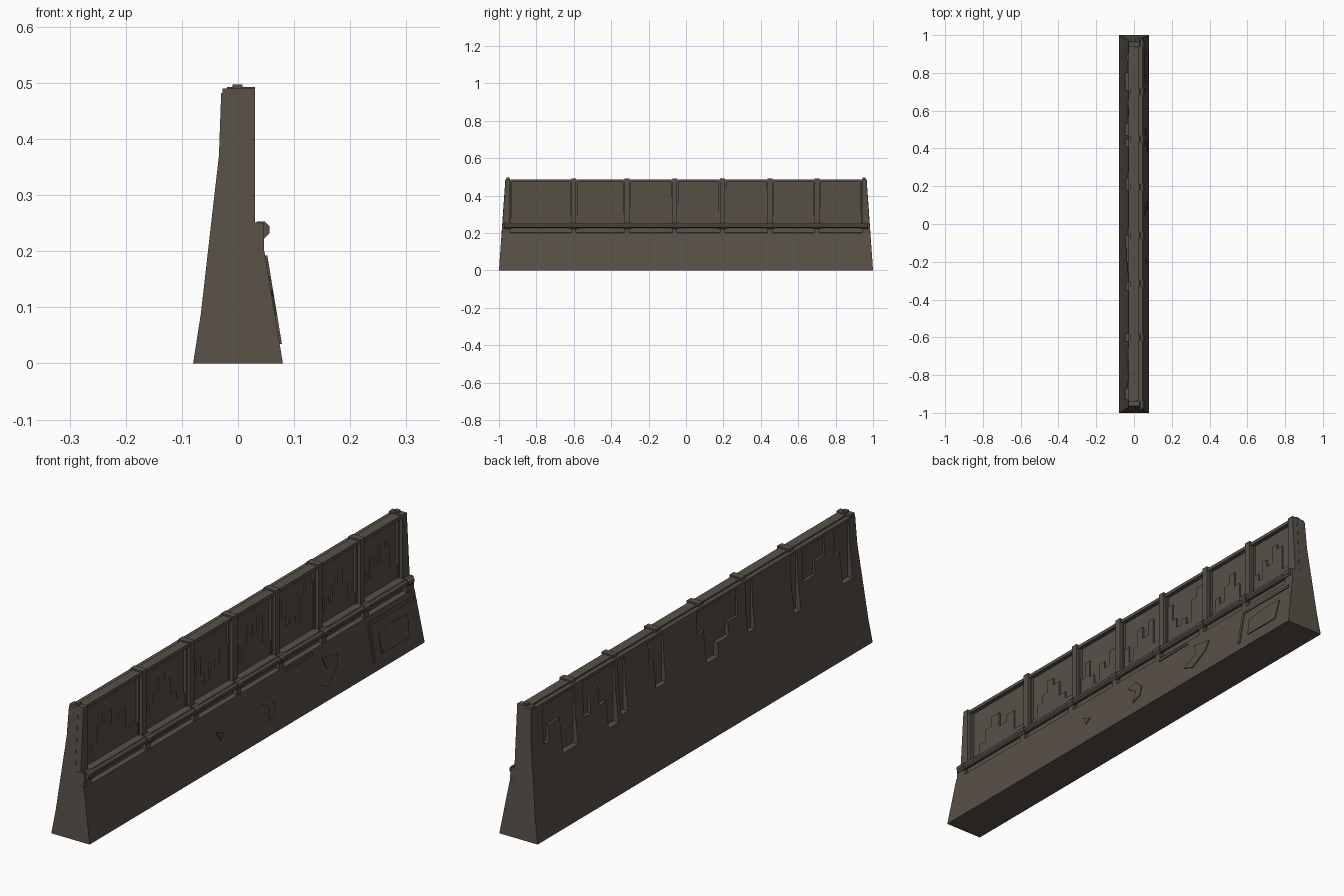
import bpy, bmesh, math

if "Cube" in bpy.data.objects:
    bpy.data.objects.remove(bpy.data.objects["Cube"])

stone = bpy.data.materials.new("dark taupe stone")
stone.diffuse_color = (0.095, 0.081, 0.064, 1)
stone.use_nodes = True
stone.node_tree.nodes["Principled BSDF"].inputs["Base Color"].default_value = stone.diffuse_color


def finish(bm, name):
    bmesh.ops.recalc_face_normals(bm, faces=bm.faces)
    me = bpy.data.meshes.new(name)
    bm.to_mesh(me)
    bm.free()
    me.materials.append(stone)
    ob = bpy.data.objects.new(name, me)
    bpy.context.collection.objects.link(ob)
    return ob


def bridge(bm, a, b):
    """Closed solid between two matching loops of points."""
    va, vb = [bm.verts.new(p) for p in a], [bm.verts.new(p) for p in b]
    bm.faces.new(va)
    bm.faces.new(vb[::-1])
    for i in range(len(a)):
        j = (i + 1) % len(a)
        bm.faces.new((va[i], vb[i], vb[j], va[j]))


def end_y(z):
    return 1 - 0.07 * z


def slope_x(z):
    return 0.08 - 0.165 * z


def box(bm, x0, x1, y0, y1, z0, z1):
    q = [(x0, z0), (x1, z0), (x1, z1), (x0, z1)]
    bridge(bm, [(x, y0, z) for x, z in q], [(x, y1, z) for x, z in q])


def slab(bm, yz, back, front):
    """Prism over a y,z outline; back and front are functions of z."""
    bridge(bm, [(back(z), y, z) for y, z in yz], [(front(z), y, z) for y, z in yz])


def steps(ys, zs, base):
    """Stepped outline: one level per interval, closed along z = base."""
    pts = [(ys[0], base)]
    for i, z in enumerate(zs):
        pts += [(ys[i], z), (ys[i + 1], z)]
    return pts + [(ys[-1], base)]


# Main wall, tapered at both ends
profile = [(-0.08, 0), (0.08, 0), (0.047, 0.2), (0.031, 0.204), (0.029, 0.25), (0.008, 0.252),
           (0.008, 0.48), (-0.03, 0.482), (-0.034, 0.37), (-0.049, 0.24), (-0.066, 0.09)]
bm = bmesh.new()
bridge(bm, [(x, -end_y(z), z) for x, z in profile], [(x, end_y(z), z) for x, z in profile])
wall = finish(bm, "wall")

# Fallen plaster on the back: vertical stepped cuts that leave ledges
holes = [([0.9, 0.87, 0.8, 0.71], [0.33, 0.39, 0.26]),
         ([0.66, 0.62, 0.57, 0.53, 0.47], [0.34, 0.42, 0.35, 0.25]),
         ([0.45, 0.41], [0.27]), ([0.27, 0.24, 0.18], [0.39, 0.29]),
         ([-0.02, -0.06, -0.13, -0.2, -0.26], [0.39, 0.27, 0.32, 0.37]),
         ([-0.31, -0.35], [0.29]), ([-0.58, -0.62], [0.26]),
         ([-0.65, -0.72, -0.78], [0.35, 0.4]), ([-0.84, -0.87, -0.93], [0.38, 0.26])]
bm = bmesh.new()
for ys, zs in holes:
    slab(bm, steps(ys, zs, 0.472), lambda z: -0.1, lambda z: -0.024)
cutter = finish(bm, "plaster_cutter")
cutter.hide_render = True
cutter.hide_viewport = False
cutter.display_type = 'WIRE'
mod = wall.modifiers.new("plaster cuts", 'BOOLEAN')
mod.operation, mod.solver, mod.object = 'DIFFERENCE', 'EXACT', cutter

# Posts between panels, and slanted end posts
posts = [-0.6, -0.315, -0.06, 0.195, 0.45, 0.7]
bm = bmesh.new()
for y in posts:
    box(bm, -0.02, 0.03, y - 0.013, y + 0.013, 0.24, 0.493)
    box(bm, 0.0, 0.046, y - 0.013, y + 0.013, 0.195, 0.25)
for s in (-1, 1):
    for x0, x1, z0, z1 in ((-0.03, 0.03, 0.24, 0.49), (0, 0.046, 0.195, 0.25)):
        q = [(s * 0.94, z0), (s * (end_y(z0) - 0.001), z0),
             (s * (end_y(z1) - 0.001), z1), (s * 0.94, z1)]
        slab(bm, q, lambda z: max(x0, -0.028), lambda z: x1)
    box(bm, -0.01, 0.008, min(s * 0.945, s * 0.96), max(s * 0.945, s * 0.96), 0.48, 0.497)
finish(bm, "posts")

# Top rail and thin frames around each panel
edges = [-0.95] + posts + [0.95]
bm = bmesh.new()
for a, b in zip(edges, edges[1:]):
    a, b = a + 0.013, b - 0.013
    box(bm, -0.012, 0.024, a, b, 0.474, 0.487)
    box(bm, 0, 0.018, a, a + 0.008, 0.25, 0.476)
    box(bm, 0, 0.018, b - 0.008, b, 0.25, 0.476)
finish(bm, "panel_frames")

# Plaster left on the lower part of each panel, with stepped tops
fr = [0, 0.13, 0.24, 0.36, 0.5, 0.64, 0.78, 1]
levels = [[0.28, 0.32, 0.37, 0.41, 0.35, 0.38, 0.30],
          [0.29, 0.34, 0.37, 0.42, 0.39, 0.33, 0.30],
          [0.34, 0.40, 0.33, 0.29, 0.36, 0.33, 0.39],
          [0.36, 0.29, 0.34, 0.41, 0.36, 0.42, 0.31],
          [0.43, 0.36, 0.32, 0.34, 0.31, 0.40, 0.44],
          [0.29, 0.34, 0.31, 0.37, 0.41, 0.35, 0.29],
          [0.34, 0.31, 0.38, 0.35, 0.42, 0.40, 0.30]]
bm = bmesh.new()
for a, b, zs in zip(edges, edges[1:], levels):
    a, b = a + 0.018, b - 0.018
    slab(bm, steps([a + (b - a) * f for f in fr], zs, 0.25), lambda z: 0.0, lambda z: 0.014)
finish(bm, "panel_plaster")

# Rounded rail along the front with thicker collars at the posts
bm = bmesh.new()


def roll(y0, y1, r):
    ring = [(0.041 + r * math.cos(k * math.pi / 4 + math.pi / 8),
             0.238 + r * math.sin(k * math.pi / 4 + math.pi / 8)) for k in range(8)]
    bridge(bm, [(x, y0, z) for x, z in ring], [(x, y1, z) for x, z in ring])


roll(-0.97, 0.97, 0.013)
for y in [-0.955] + posts + [0.955]:
    roll(y - 0.018, y + 0.018, 0.0165)
box(bm, 0.0, 0.042, -0.98, 0.98, 0.238, 0.251)
finish(bm, "front_rail")

# Raised plaster scraps on the sloping base
scraps = [[(-0.22, 0.12), (-0.2, 0.085), (-0.18, 0.105)],
          [(0.04, 0.13), (0.08, 0.148), (0.12, 0.11), (0.12, 0.07), (0.08, 0.05), (0.09, 0.1)],
          [(0.38, 0.07), (0.43, 0.05), (0.5, 0.10), (0.51, 0.14), (0.42, 0.155), (0.44, 0.11)],
          [(0.21, 0.18), (0.38, 0.183), (0.37, 0.192), (0.21, 0.192)]]
y0, y1, z0, z1 = 0.7, 0.97, 0.035, 0.18
scraps += [[(y0, z1 - 0.012), (y1, z1 - 0.012), (y1, z1), (y0, z1)],
           [(y0, z0), (y0 + 0.012, z0), (y0 + 0.012, z1 - 0.012), (y0, z1 - 0.012)],
           [(0.755, 0.05), (0.915, 0.05), (0.925, 0.13), (0.84, 0.135), (0.75, 0.12)]]
bm = bmesh.new()
for pts in scraps:
    slab(bm, pts, lambda z: slope_x(z) - 0.01, lambda z: slope_x(z) + 0.004)
finish(bm, "base_plaster")
